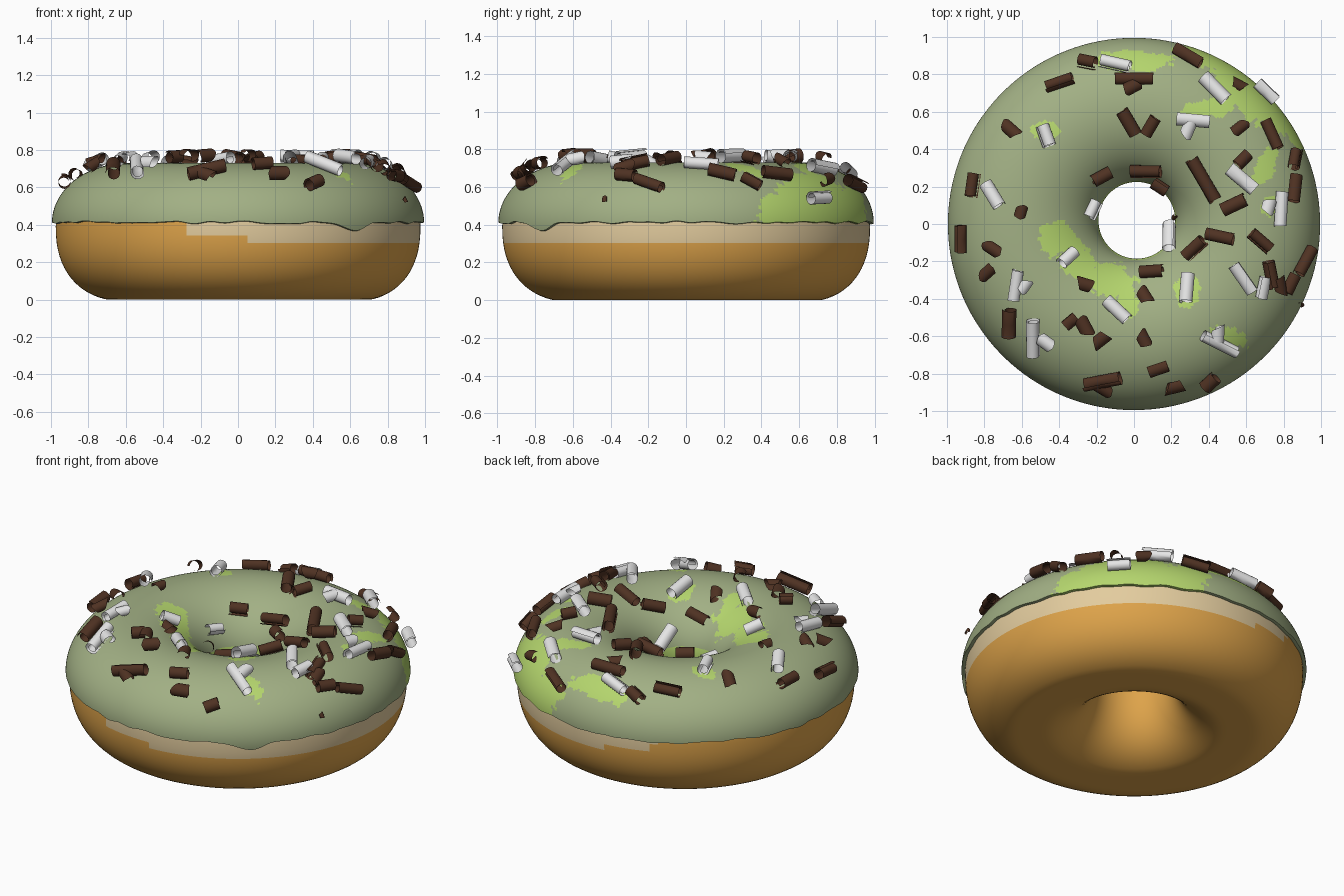
import bpy, bmesh, math, random
from mathutils import Vector, noise

if "Cube" in bpy.data.objects:
    bpy.data.objects.remove(bpy.data.objects["Cube"])

random.seed(4)
TAU = 2 * math.pi


def material(name, r, g, b):
    m = bpy.data.materials.new(name)
    lin = [c / 12.92 if c < 0.04 else ((c + 0.055) / 1.055) ** 2.4 for c in (r, g, b)]
    m.diffuse_color = (*lin, 1)
    m.use_nodes = True
    m.node_tree.nodes["Principled BSDF"].inputs["Base Color"].default_value = m.diffuse_color
    return m


DOUGH = material("golden dough", 0.87, 0.64, 0.29)
CREAM = material("pale dough band", 0.89, 0.80, 0.62)
GREEN = material("sage icing", 0.635, 0.69, 0.52)
LIME = material("light green icing", 0.71, 0.84, 0.43)
BROWN = material("dark chocolate", 0.31, 0.195, 0.135)
WHITE = material("white chocolate", 0.90, 0.90, 0.90)


def finish(bm, name, mats, angle=60):
    bmesh.ops.recalc_face_normals(bm, faces=bm.faces)
    me = bpy.data.meshes.new(name)
    bm.to_mesh(me)
    bm.free()
    for m in mats:
        me.materials.append(m)
    ob = bpy.data.objects.new(name, me)
    bpy.context.collection.objects.link(ob)
    for p in me.polygons:
        p.use_smooth = True
    me.set_sharp_from_angle(angle=math.radians(angle))
    return ob


def point(r, th, z):
    # the hole sits slightly off centre
    k = 1 - (r - 0.2) / 0.8
    return Vector((r * math.cos(th) + 0.015 * k, r * math.sin(th) + 0.02 * k, z))


def sweep(profile, steps, closed, rule):
    """Revolve profile(theta) -> [(r, z)], giving each face rule(centre)."""
    bm = bmesh.new()
    rings = []
    for i in range(steps):
        th = TAU * i / steps
        rings.append([bm.verts.new(point(r, th, z)) for r, z in profile(th)])
    n = len(rings[0])
    for i in range(steps):
        a, b = rings[i], rings[(i + 1) % steps]
        for j in range(n if closed else n - 1):
            k = (j + 1) % n
            f = bm.faces.new((a[j], b[j], b[k], a[k]))
            f.material_index = rule(f.calc_center_median())
    return bm


def angle_noise(th, freq, seed):
    return noise.noise(Vector((math.cos(th) * freq, math.sin(th) * freq, seed)))


# Dough ring: superellipse section, flattened underneath
def dough_profile(th):
    pts = []
    for i in range(72):
        a = TAU * i / 72
        c, s = math.cos(a), math.sin(a)
        c2 = math.copysign(abs(c) ** 0.87, c)
        s2 = math.copysign(abs(s) ** 0.87, s)
        z = 0.39 + (0.30 if s > 0 else 0.40) * s2
        pts.append((0.60 + 0.375 * c2, max(z, 0)))
    return pts


def dough_rule(c):
    deg = math.degrees(math.atan2(c.y, c.x))
    if math.hypot(c.x, c.y) < 0.6 or c.z > 0.5:
        return 0
    fade = min(deg + 107, 116 - deg) / 25
    if fade < 0:
        return 0
    low = 0.31 + 0.06 * max(0, 1 - fade) + 0.012 * angle_noise(math.radians(deg), 5, 2)
    return 1 if c.z > low else 0


finish(sweep(dough_profile, 240, True, dough_rule), "dough_ring", [DOUGH, CREAM])

# Icing cap: shell with a wavy, slightly dripping edge
RX, RZ, CZ, MID = 0.395, 0.32, 0.41, 0.60


def icing_profile(th):
    d = (math.degrees(th) - 309 + 180) % 360 - 180
    z0 = 0.412 + 0.014 * angle_noise(th, 9, 0.3) - 0.042 * math.exp(-(d / 4.5) ** 2)
    a0 = math.asin((z0 - CZ) / RZ)
    a1 = math.pi + 0.03 + 0.03 * angle_noise(th, 4, 7)
    pts = [(0.955, z0 + 0.006), (0.982, z0 - 0.003)]
    for i in range(101):
        a = a0 + (a1 - a0) * i / 100
        pts.append((MID + RX * math.cos(a), CZ + RZ * math.sin(a)))
    pts.append((0.24, pts[-1][1]))
    return pts


# Light patches: x, y, half length, half width, turn
PATCHES = [
    (0.62, 0.71, 0.30, 0.12, -40), (0.40, 0.62, 0.16, 0.05, 5), (0.35, 0.90, 0.13, 0.05, -20),
    (0.86, 0.47, 0.10, 0.03, -65), (0.0, 0.87, 0.19, 0.05, -5), (0.69, 0.30, 0.11, 0.05, 60),
    (-0.40, -0.08, 0.12, 0.09, -40), (-0.30, -0.19, 0.13, 0.08, -30), (-0.13, -0.30, 0.14, 0.09, -35),
    (-0.03, -0.41, 0.11, 0.06, -70), (-0.47, 0.50, 0.07, 0.05, 0), (0.29, -0.36, 0.09, 0.07, 90),
    (0.72, 0.08, 0.06, 0.04, 90), (0.50, -0.60, 0.10, 0.05, -30)]


def icing_rule(c):
    if math.hypot(c.x, c.y) < 0.25 and c.z < 0.47:
        return 1
    rough = 0.45 * noise.noise(c * 9) + 0.35 * noise.noise(c * 35)
    for x, y, a, b, t in PATCHES:
        t = math.radians(t)
        dx, dy = c.x - x, c.y - y
        u = (dx * math.cos(t) + dy * math.sin(t)) / a
        v = (-dx * math.sin(t) + dy * math.cos(t)) / b
        if math.hypot(u, v) + rough < 1:
            return 1
    return 0


finish(sweep(icing_profile, 360, False, icing_rule), "icing", [GREEN, LIME])


# Chocolate curls lying on the icing
def seat(x, y, off):
    """Point and normal so that a curl centred off the surface is at x, y."""
    th, r = math.atan2(y, x), math.hypot(x, y)
    rb, nr, nz = r, 0, 1
    for _ in range(12):
        c = max(-0.93, min(0.93, (rb - MID) / RX))
        s = math.sqrt(1 - c * c)
        n = Vector((c / RX, s / RZ)).normalized()
        nr, nz = n
        rb = 0.5 * rb + 0.5 * (r - nr * off)
    return (Vector((x, y, CZ + RZ * s + nz * off)),
            Vector((nr * math.cos(th), nr * math.sin(th), nz)))


def curl(bm, x, y, deg, length, flake):
    rad = random.uniform(0.036, 0.044) if flake else random.uniform(0.036, 0.042)
    if length < 0.06:
        rad = 0.015
    centre, n = seat(x, y, rad * 0.85)
    d = Vector((math.cos(math.radians(deg)), math.sin(math.radians(deg)), 0))
    d = (d - n * d.dot(n)).normalized()
    e = n.cross(d)
    turns = random.uniform(0.6, 0.8) if flake else random.uniform(1.1, 1.4)
    start = random.uniform(-0.3, 0.6) if flake else random.uniform(0, TAU)
    steps, rows = 24, []
    skew = random.uniform(-0.25, 0.25) * length
    for i in range(steps + 1):
        t = i / steps
        a = start + t * turns * TAU
        r = rad * (1 - 0.35 * t)
        half = length / 2 * ((1 - 0.9 * abs(2 * t - 0.8) ** 1.2 / 1.3) if flake else 1 - 0.1 * t)
        mid = centre + e * r * math.cos(a) + n * r * math.sin(a) + d * (skew * (t - 0.5) if flake else 0)
        rows.append([bm.verts.new(mid + d * half * k) for k in (-1, 0, 1)])
    for p, q in zip(rows, rows[1:]):
        for k in range(2):
            bm.faces.new((p[k], q[k], q[k + 1], p[k + 1]))


def curls(name, mat, rolls, flakes):
    bm = bmesh.new()
    for x, y, deg, length in rolls:
        curl(bm, x, y, deg, length, False)
    for x, y, length in flakes:
        curl(bm, x, y, random.uniform(0, 180), length, True)
    bmesh.ops.solidify(bm, geom=bm.faces[:], thickness=0.005)
    finish(bm, name, [mat], 40)


# x, y, turn, length of rolls; x, y, length of flakes
BROWN_ROLLS = [
    (-.40, .76, 15, .16), (0, .775, 0, .21), (-.25, .87, -25, .10), (.29, .90, -45, .17),
    (-.03, .54, -60, .15), (.09, .52, 60, .11), (-.17, .25, 25, .11), (.06, .28, 8, .17),
    (.37, .235, -60, .26), (.535, .10, 25, .14), (.585, .345, 45, .09), (.735, .48, -70, .17),
    (.86, .35, 60, .11), (.86, .19, 75, .15), (-.865, .21, 85, .13), (-.93, -.08, 85, .15),
    (-.665, -.53, 80, .16), (-.17, -.84, 18, .21), (.13, -.775, 20, .11), (.41, -.85, 60, .09),
    (.46, -.07, -12, .16), (.32, -.13, 35, .14), (.68, -.09, -40, .14), (.735, -.27, -75, .15),
    (.92, -.20, 45, .17), (.84, -.32, 60, .11), (.095, -.255, -10, .13), (.14, .20, -30, .09),
    (-.34, -.52, 40, .08)]
BROWN_FLAKES = [
    (-.65, .50, .13), (-.60, .065, .08), (-.75, -.13, .12), (-.78, -.26, .11), (-.27, -.32, .10),
    (-.26, -.55, .12), (-.18, -.62, .11), (.06, -.39, .11), (.05, -.61, .10), (.21, -.87, .12),
    (.56, .74, .10), (-.01, .73, .10), (.565, .51, .11), (.22, .04, .05), (.89, -.43, .04),
    (-.16, -.88, .10), (.78, -.33, .12)]
WHITE_ROLLS = [
    (-.10, .86, -20, .17), (.43, .725, -50, .18), (.71, .71, -40, .14), (.315, .555, -5, .18),
    (-.47, .475, -70, .12), (.575, .24, -40, .18), (.79, .08, 85, .19), (-.76, .155, -55, .15),
    (-.22, .08, 55, .10), (.19, -.065, -50, .16), (-.35, -.18, 40, .11), (-.63, -.33, 80, .17),
    (-.54, -.615, 85, .21), (-.095, -.46, -45, .16), (.285, -.34, 88, .16), (.585, -.29, -55, .18),
    (.69, -.34, 80, .12), (.46, -.64, -30, .22)]
WHITE_FLAKES = [(.29, .50, .10), (.72, .09, .09), (-.58, -.33, .09), (-.47, -.63, .10), (.45, -.58, .10)]

curls("dark_chocolate_curls", BROWN, BROWN_ROLLS, BROWN_FLAKES)
curls("white_chocolate_curls", WHITE, WHITE_ROLLS, WHITE_FLAKES)
